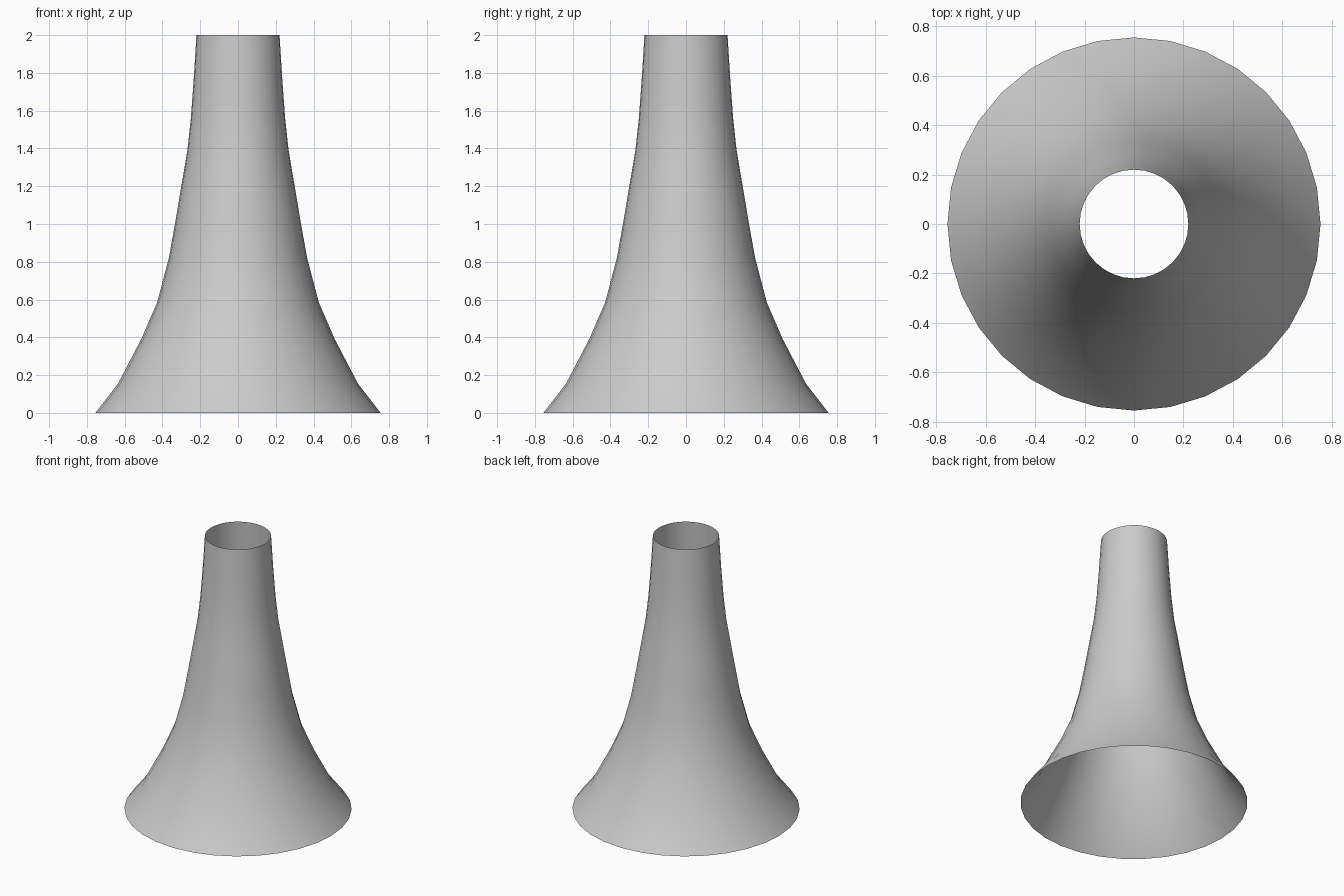
import bpy, bmesh
from math import cos, sin, tau

if "Cube" in bpy.data.objects:
    bpy.data.objects.remove(bpy.data.objects["Cube"])

SIDES = 32

# Flared outline: (radius, height)
PROFILE = [(0.755, 0.0), (0.635, 0.155), (0.51, 0.395), (0.428, 0.585),
           (0.366, 0.82), (0.332, 1.01), (0.30, 1.2), (0.268, 1.39),
           (0.25, 1.555), (0.234, 1.77), (0.22, 2.0)]


def lathe(name, profile, sides):
    bm = bmesh.new()
    rings = [[bm.verts.new((r * cos(tau * i / sides), r * sin(tau * i / sides), z))
              for i in range(sides)] for r, z in profile]
    for low, high in zip(rings, rings[1:]):
        for i in range(sides):
            j = (i + 1) % sides
            bm.faces.new((low[i], low[j], high[j], high[i])).smooth = True
    mesh = bpy.data.meshes.new(name)
    bm.to_mesh(mesh)
    bm.free()
    obj = bpy.data.objects.new(name, mesh)
    bpy.context.collection.objects.link(obj)
    return obj


# Thin open-ended flared tube
lathe("flared_tube", PROFILE, SIDES)
